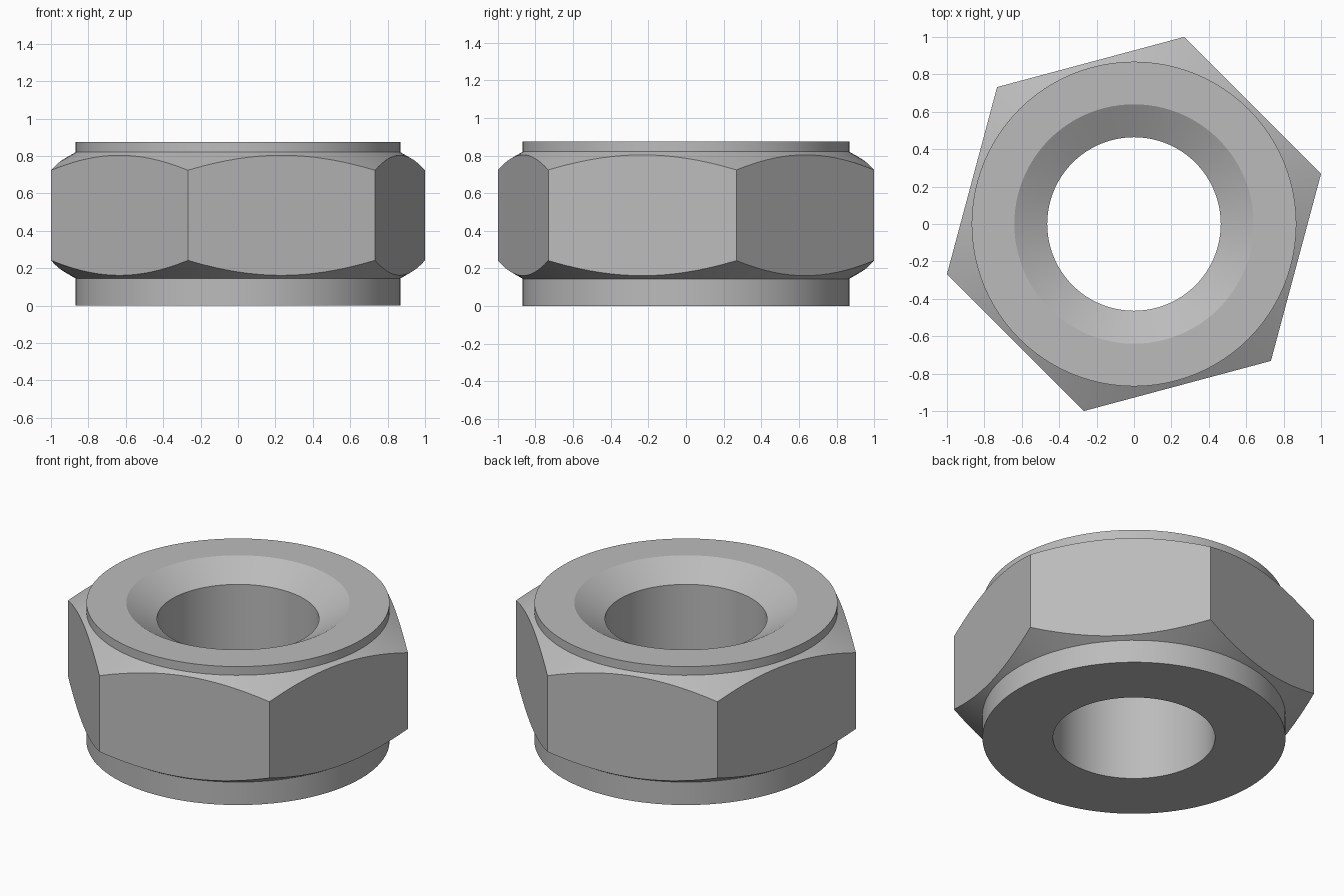
import bpy, bmesh
from math import cos, sin, pi, radians, tan

cube = bpy.data.objects.get("Cube")
if cube:
    bpy.data.objects.remove(cube, do_unlink=True)

# Main dimensions
SEGMENTS = 96
CORNER_ANGLE = radians(15)
HEX_R = 1 / cos(CORNER_ANGLE)
COLLAR_R, BORE_R, SINK_R = 0.868, 0.464, 0.64
HEIGHT, LOW, HIGH = 0.875, 0.145, 0.82
SLOPE = tan(radians(30))

steel = bpy.data.materials.new("steel grey")
steel.use_nodes = True
steel.diffuse_color = (0.5, 0.5, 0.5, 1)
steel.node_tree.nodes["Principled BSDF"].inputs["Base Color"].default_value = (0.5, 0.5, 0.5, 1)


def hex_radius(a):
    """Distance from the axis to the hexagon outline, a measured from a corner."""
    return HEX_R * cos(pi / 6) / cos(a % (pi / 3) - pi / 6)


def section(a):
    """Closed radius/height section of the nut at one angle."""
    r = hex_radius(a)
    drop = (r - COLLAR_R) * SLOPE
    return [
        (BORE_R, 0), (COLLAR_R, 0), (COLLAR_R, LOW),        # bottom face and lower collar
        (r, LOW + drop), (r, HIGH - drop),                  # conical chamfers and hex flats
        (COLLAR_R, HIGH), (COLLAR_R, HEIGHT),               # upper collar
        (SINK_R, HEIGHT), (BORE_R, HEIGHT - (SINK_R - BORE_R) * SLOPE),  # countersink
    ]


# Sweep the section round the axis
bm = bmesh.new()
rings = []
for i in range(SEGMENTS):
    a = 2 * pi * i / SEGMENTS
    t = a + CORNER_ANGLE
    rings.append([bm.verts.new((r * cos(t), r * sin(t), z)) for r, z in section(a)])

for i, ring in enumerate(rings):
    after = rings[(i + 1) % SEGMENTS]
    for j in range(len(ring)):
        k = (j + 1) % len(ring)
        bm.faces.new((ring[j], after[j], after[k], ring[k]))
bmesh.ops.recalc_face_normals(bm, faces=bm.faces)

mesh = bpy.data.meshes.new("hex_nut")
bm.to_mesh(mesh)
bm.free()
mesh.materials.append(steel)
nut = bpy.data.objects.new("hex_nut", mesh)
bpy.context.collection.objects.link(nut)

# Smooth round surfaces, crisp edges
bpy.ops.object.select_all(action='DESELECT')
nut.select_set(True)
bpy.context.view_layer.objects.active = nut
bpy.ops.object.shade_smooth_by_angle(angle=radians(20))
